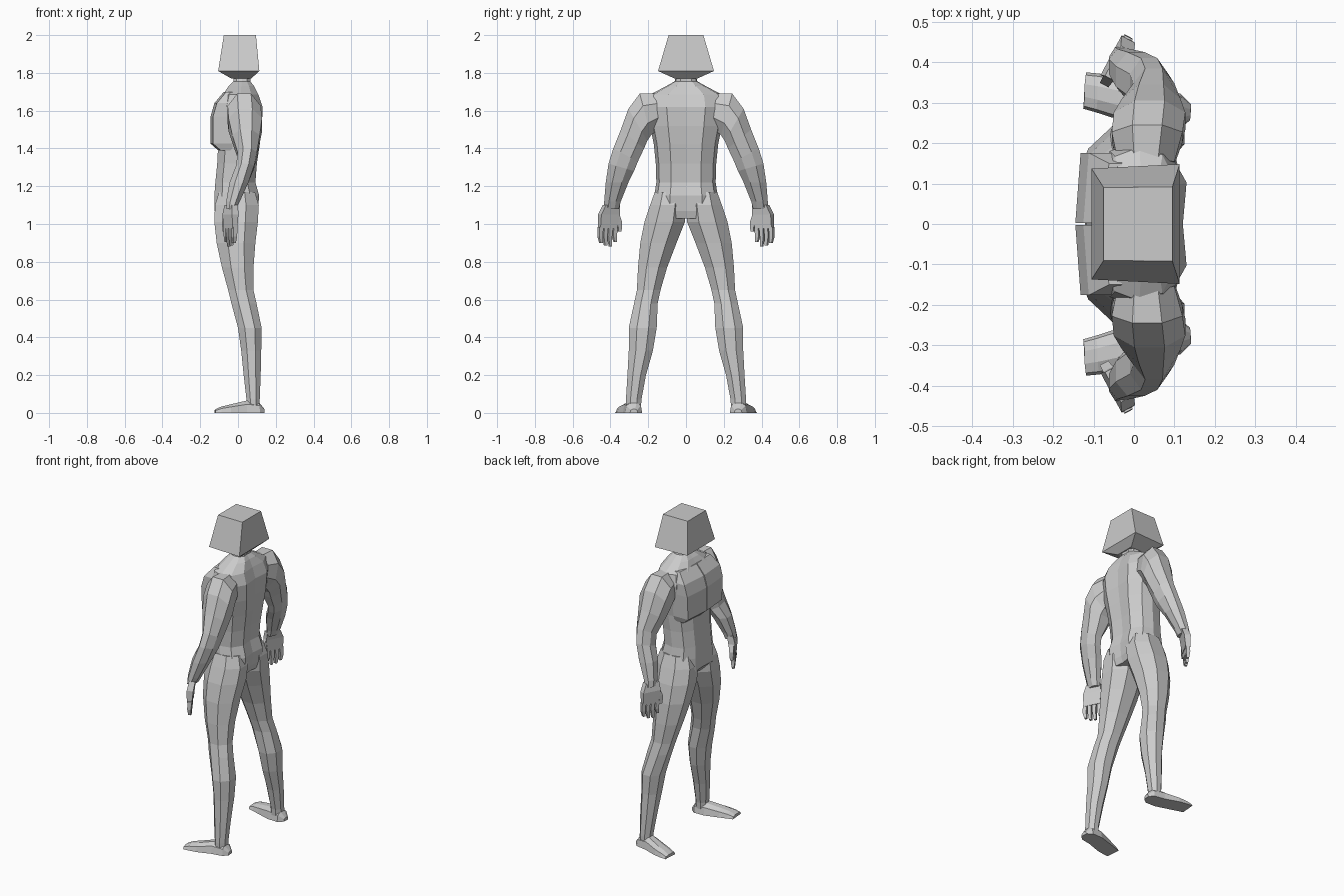
import bpy, bmesh, math

skin = bpy.data.materials.new("plain grey")
skin.diffuse_color = (0.6, 0.6, 0.6, 1)


def loft(name, rings, mirror=True):
    """Skin a list of equal-length point rings and cap both ends."""
    bm = bmesh.new()
    loops = [[bm.verts.new(p) for p in r] for r in rings]
    n = len(loops[0])
    for a, b in zip(loops, loops[1:]):
        for i in range(n):
            j = (i + 1) % n
            bm.faces.new((a[i], a[j], b[j], b[i]))
    bm.faces.new(loops[0][::-1])
    bm.faces.new(loops[-1])
    bmesh.ops.recalc_face_normals(bm, faces=bm.faces)
    me = bpy.data.meshes.new(name)
    bm.to_mesh(me)
    bm.free()
    me.materials.append(skin)
    ob = bpy.data.objects.new(name, me)
    bpy.context.collection.objects.link(ob)
    if mirror:
        m = ob.modifiers.new("mirror", 'MIRROR')
        m.use_axis = (False, True, False)
        m.use_mirror_merge = False
    return ob


OCT = [(-1, -.42), (-.42, -1), (.42, -1), (1, -.42),
       (1, .42), (.42, 1), (-.42, 1), (-1, .42)]


def limb_ring(x0, x1, yi, zi, yo, zo):
    """Eight-sided section, tilted from its inner to its outer edge."""
    cx, hx = (x0 + x1) / 2, (x1 - x0) / 2
    return [(cx + a * hx, yi + (b + 1) / 2 * (yo - yi), zi + (b + 1) / 2 * (zo - zi))
            for a, b in OCT]


HALF = [(0, -.97), (.5, -1), (.88, -.65), (1, 0), (.9, .6), (.5, 1), (0, .92)]
TORSO = HALF + [(-a, b) for a, b in HALF[5:0:-1]]


def torso_ring(z, x0, x1, hy):
    cx, hx = (x0 + x1) / 2, (x1 - x0) / 2
    return [(cx + b * hx, a * hy, z) for a, b in TORSO]


def box_ring(x0, x1, hy0, hy1, z):
    return [(x0, -hy0, z), (x1, -hy1, z), (x1, hy1, z), (x0, hy0, z)]


def hand_ring(cx, cy, z, w, t, ang=math.radians(62)):
    """Four-sided section turned about the vertical."""
    c, s = math.cos(ang), math.sin(ang)
    return [(cx + c * a * w - s * b * t, cy + s * a * w + c * b * t, z)
            for a, b in ((-1, -1), (1, -1), (1, 1), (-1, 1))]


# torso with neck
loft("torso", [torso_ring(*r) for r in (
    (1.03, -.09, .09, .10), (1.07, -.125, .105, .17), (1.15, -.125, .112, .168),
    (1.22, -.12, .092, .157), (1.32, -.11, .10, .160), (1.42, -.105, .115, .170),
    (1.52, -.105, .127, .190), (1.62, -.10, .130, .205), (1.685, -.08, .108, .19),
    (1.73, -.05, .085, .105), (1.755, -.025, .065, .06), (1.80, -.025, .065, .05))],
    mirror=False)

# chest muscles, split down the middle
loft("chest_muscle", [
    [(xf, .003, z), (xf + .013, yo, z), (-.03, yo, z), (-.03, .003, z)]
    for z, xf, yo in ((1.39, -.105, .155), (1.425, -.145, .168), (1.57, -.145, .176),
                      (1.64, -.125, .176), (1.70, -.075, .15))])

# head block, flared towards the bottom
loft("head", [box_ring(-.035, .07, .06, .06, 1.77),
              box_ring(-.105, .113, .137, .148, 1.81),
              box_ring(-.075, .095, .09, .092, 2.0)], mirror=False)

# arms
loft("arm", [limb_ring(*r) for r in (
    (-.04, .10, .14, 1.51, .16, 1.69), (-.055, .12, .185, 1.47, .245, 1.69),
    (-.05, .127, .205, 1.44, .305, 1.61), (-.03, .115, .222, 1.40, .345, 1.50),
    (-.002, .10, .255, 1.33, .385, 1.40), (-.01, .085, .275, 1.28, .41, 1.32),
    (-.045, .055, .305, 1.22, .425, 1.22), (-.062, .01, .345, 1.12, .433, 1.12),
    (-.062, -.01, .355, 1.08, .437, 1.08))])

# hands: palm, four fingers, thumb
loft("palm", [hand_ring(*r) for r in (
    (-.036, .395, 1.10, .042, .018), (-.040, .408, 1.05, .055, .019),
    (-.040, .415, .975, .050, .014))])
for i, tip in enumerate((.905, .882, .885, .90)):
    x, y = -.061 + i * .014, .377 + i * .025
    loft(f"finger_{i + 1}", [hand_ring(x, y, .985, .0115, .012),
                             hand_ring(x, y + .003, .935, .0105, .011),
                             hand_ring(x - .002, y - .002, tip, .007, .007)])
loft("thumb", [hand_ring(-.055, .375, 1.06, .015, .014),
               hand_ring(-.068, .355, 1.01, .013, .012),
               hand_ring(-.07, .353, .96, .009, .009)])

# legs
loft("leg", [limb_ring(x0, x1, yi, z, yo, z) for x0, x1, yi, yo, z in (
    (-.10, .09, .02, .165, 1.17), (-.122, .11, .004, .19, 1.10),
    (-.125, .105, .006, .22, 1.01), (-.113, .092, .05, .242, .90),
    (-.085, .082, .10, .254, .77), (-.052, .082, .135, .26, .65),
    (-.035, .098, .15, .275, .58), (.0, .125, .155, .303, .45),
    (.017, .123, .175, .303, .33), (.03, .12, .212, .31, .20),
    (.045, .115, .236, .318, .07), (.045, .115, .238, .318, .03))])

# feet, turned outwards
loft("foot", [
    [(x - .08 * w, yc - w, 0), (x + .08 * w, yc + w, 0),
     (x + .06 * w, yc + w * .85, zt * .7), (x, yc + w * .35, zt),
     (x, yc - w * .35, zt), (x - .06 * w, yc - w * .85, zt * .7)]
    for x, yc, w, zt in ((.14, .276, .02, .02), (.112, .277, .045, .055),
                         (.045, .284, .05, .065), (-.04, .312, .052, .045),
                         (-.09, .324, .048, .033), (-.122, .33, .045, .018))])
